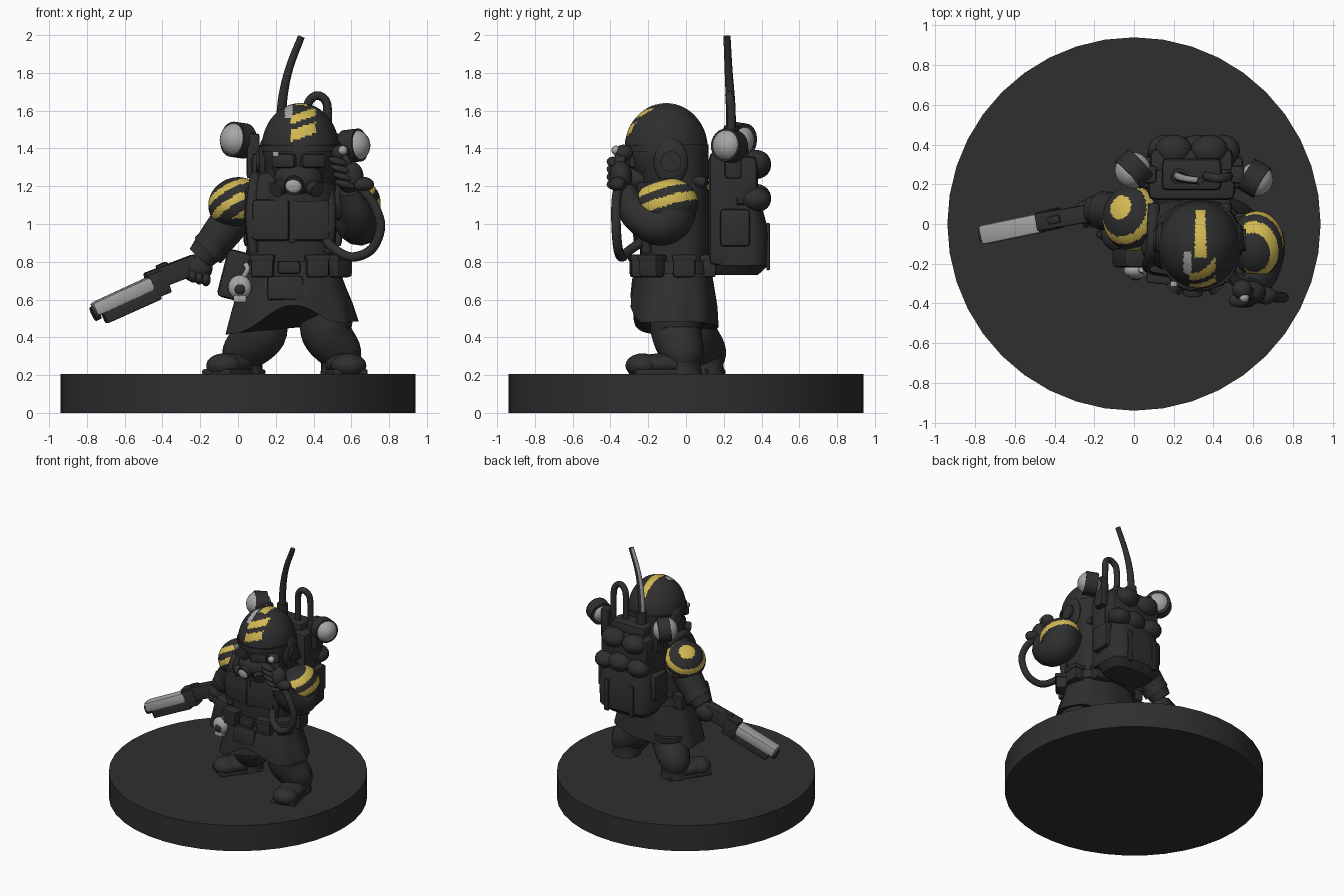
import bpy, bmesh, math
from mathutils import Vector, Matrix, Euler


def material(name, rgb):
    m = bpy.data.materials.new(name)
    m.diffuse_color = (*rgb, 1)
    return m


MATS = [material("charcoal", (0.028, 0.028, 0.028)),
        material("hazard yellow", (0.64, 0.48, 0.085)),
        material("worn steel", (0.38, 0.38, 0.38))]
DARK, YELLOW, STEEL = 0, 1, 2


def finish(name, bm, mat=DARK, rule=None):
    """Turn a bmesh into an object; rule(centre, normal) may colour each face."""
    bmesh.ops.recalc_face_normals(bm, faces=bm.faces)
    bm.normal_update()
    for f in bm.faces:
        f.material_index = rule(f.calc_center_median(), f.normal) if rule else mat
    me = bpy.data.meshes.new(name)
    bm.to_mesh(me)
    bm.free()
    for m in MATS:
        me.materials.append(m)
    ob = bpy.data.objects.new(name, me)
    bpy.context.collection.objects.link(ob)
    bpy.ops.object.select_all(action='DESELECT')
    ob.select_set(True)
    bpy.context.view_layer.objects.active = ob
    bpy.ops.object.shade_smooth_by_angle(angle=math.radians(35))
    return ob


def ball(name, loc, size, mat=DARK, rot=(0, 0, 0), rule=None, seg=24):
    bm = bmesh.new()
    mx = Matrix.LocRotScale(Vector(loc), Euler(rot), Vector(size))
    bmesh.ops.create_uvsphere(bm, u_segments=seg, v_segments=seg * 2 // 3, radius=1, matrix=mx)
    return finish(name, bm, mat, rule)


def box(name, loc, size, mat=DARK, rot=(0, 0, 0), bevel=0.02):
    bm = bmesh.new()
    rot = rot if hasattr(rot, "to_matrix") else Euler(rot)
    bmesh.ops.create_cube(bm, size=1, matrix=Matrix.LocRotScale(Vector(loc), rot, Vector(size)))
    bmesh.ops.bevel(bm, geom=bm.edges[:], offset=bevel, segments=2, profile=0.6, affect='EDGES')
    return finish(name, bm, mat)


def beam(name, a, b, width, height, mat=DARK, bevel=0.012):
    """Box running from a to b, its height kept upright."""
    a, b = Vector(a), Vector(b)
    x = (b - a).normalized()
    y = Vector((0, 0, 1)).cross(x).normalized()
    q = Matrix((x, y, x.cross(y))).transposed().to_quaternion()
    return box(name, (a + b) / 2, ((b - a).length, width, height), mat, q, bevel)


def drum(name, a, b, r, mat=DARK, seg=24):
    a, b = Vector(a), Vector(b)
    bm = bmesh.new()
    mx = Matrix.LocRotScale((a + b) / 2, (b - a).to_track_quat('Z', 'Y'), None)
    bmesh.ops.create_cone(bm, cap_ends=True, segments=seg, radius1=r, radius2=r,
                          depth=(b - a).length, matrix=mx)
    return finish(name, bm, mat)


def skin(bm, rings):
    vs = [[bm.verts.new(p) for p in r] for r in rings]
    n = len(vs[0])
    for a, b in zip(vs, vs[1:]):
        for i in range(n):
            bm.faces.new((a[i], a[(i + 1) % n], b[(i + 1) % n], b[i]))
    bm.faces.new(vs[0])
    bm.faces.new(vs[-1])


def loft(name, sections, mat=DARK, power=2.6, seg=36, shape=None):
    """Stack of rounded rings (cx, cy, z, rx, ry); shape(angle, level) gives (swell, lift)."""
    bm, rings = bmesh.new(), []
    for k, (cx, cy, z, rx, ry) in enumerate(sections):
        ring = []
        for i in range(seg):
            t = 2 * math.pi * i / seg
            c, s = math.cos(t), math.sin(t)
            g, lift = shape(t, k) if shape else (1, 0)
            e = 2 / power
            ring.append((cx + g * rx * math.copysign(abs(c) ** e, c),
                         cy + g * ry * math.copysign(abs(s) ** e, s), z + lift))
        rings.append(ring)
    skin(bm, rings)
    return finish(name, bm, mat)


def tube(name, pts, mat=DARK, steps=6, seg=14, rule=None):
    """Smooth limb through points (x, y, z, radius)."""
    P = [Vector(p) for p in pts]
    P = [2 * P[0] - P[1]] + P + [2 * P[-1] - P[-2]]
    line = []
    for a, b, c, d in zip(P, P[1:], P[2:], P[3:]):
        for k in range(steps):
            t = k / steps
            line.append(0.5 * (2 * b + (c - a) * t + (2 * a - 5 * b + 4 * c - d) * t * t
                               + (3 * b - a - 3 * c + d) * t ** 3))
    line.append(P[-2])
    bm, rings, side = bmesh.new(), [], None
    for i, p in enumerate(line):
        d = (line[min(i + 1, len(line) - 1)] - line[max(i - 1, 0)]).to_3d().normalized()
        side = d.orthogonal() if side is None else side - d * side.dot(d)
        side.normalize()
        up = d.cross(side)
        rings.append([p.to_3d() + p.w * (side * math.cos(2 * math.pi * j / seg)
                      + up * math.sin(2 * math.pi * j / seg)) for j in range(seg)])
    skin(bm, rings)
    return finish(name, bm, DARK if mat is None else mat, rule)


# base
drum("base", (0, 0, 0), (0, 0, 0.205), 0.94, seg=40)

# legs and boots: ankle, heel, toe
for side, knee, ankle, toe in (("left", (0.12, 0.03), (0.03, 0.1), (-0.075, -0.05)),
                               ("right", (0.47, -0.05), (0.54, -0.02), (0.585, -0.23))):
    tube(side + "_trouser", [(*knee, 0.52, 0.14), (*knee, 0.42, 0.135), (*ankle, 0.32, 0.115), (*ankle, 0.27, 0.09)])
    tube(side + "_boot_shaft", [(*ankle, 0.2, 0.105), (*ankle, 0.26, 0.1), (*ankle, 0.34, 0.11)])
    yaw = math.atan2(toe[1] - ankle[1], toe[0] - ankle[0])
    mid = [(a + b) / 2 for a, b in zip(ankle, toe)]
    ball(side + "_boot_foot", (*mid, 0.255), (0.18, 0.095, 0.06), rot=(0, 0, yaw))
    ball(side + "_boot_toecap", (*toe, 0.25), (0.09, 0.095, 0.065), rot=(0, 0, yaw))
    box(side + "_boot_sole", (*mid, 0.215), (0.33, 0.19, 0.035), rot=(0, 0, yaw), bevel=0.015)


# long coat, open at the front hem
def coat_shape(t, k):
    low = (1, 0.7, 0.4, 0)[k]
    front = max(0, -math.sin(t)) ** 10
    return 1 + 0.025 * low * math.cos(9 * t), low * (0.12 * front + 0.035 * math.cos(t))


loft("coat_skirt", [(0.28, -0.06, 0.45, 0.35, 0.23), (0.28, -0.06, 0.56, 0.32, 0.225),
                    (0.28, -0.06, 0.66, 0.285, 0.21), (0.28, -0.06, 0.78, 0.25, 0.19)], power=2.3, seg=54, shape=coat_shape)
loft("coat_torso", [(0.28, -0.06, 0.76, 0.24, 0.18), (0.28, -0.06, 0.9, 0.235, 0.185), (0.28, -0.06, 1.05, 0.25, 0.19),
                    (0.28, -0.06, 1.17, 0.25, 0.18), (0.3, -0.06, 1.27, 0.19, 0.15)])
loft("belt", [(0.28, -0.06, 0.735, 0.275, 0.205), (0.28, -0.06, 0.805, 0.265, 0.2)], power=2.4)
box("belt_buckle", (0.27, -0.27, 0.77), (0.12, 0.04, 0.07))
box("front_flap", (0.25, -0.26, 0.66), (0.19, 0.06, 0.13), rot=(-0.1, 0, 0))
for i, (x, y, yaw) in enumerate(((0.42, -0.255, 0.1), (0.13, -0.255, -0.1), (0.54, -0.18, 0.9), (0.555, -0.01, 1.57), (0.02, 0.02, 1.57), (0.42, 0.12, 0))):
    box("belt_pouch_%d" % i, (x, y, 0.775), (0.12, 0.08, 0.115), rot=(0, 0, yaw))
    box("pouch_lid_%d" % i, (x, y, 0.82), (0.13, 0.092, 0.035), rot=(0, 0, yaw), bevel=0.01)
# chest plates, seam and straps
for s in (-1, 1):
    box("chest_plate", (0.28 + s * 0.105, -0.235, 1.02), (0.2, 0.06, 0.22), rot=(-0.05, 0, s * 0.15), bevel=0.025)
    tube("chest_strap", [(0.28 + s * 0.2, -0.21, 0.85, 0.025), (0.28 + s * 0.21, -0.21, 1.05, 0.03), (0.28 + s * 0.19, -0.12, 1.24, 0.03), (0.28 + s * 0.18, 0.1, 1.22, 0.03)])
box("coat_seam", (0.285, -0.262, 1.02), (0.03, 0.03, 0.24), bevel=0.008)
loft("collar", [(0.31, -0.08, 1.12, 0.225, 0.2), (0.32, -0.09, 1.22, 0.2, 0.2)], power=2.2)


# helmet with crown stripe and slanted brow stripes
def helmet_paint(c, n):
    s = c.z - 0.35 * (c.x - 0.35)
    if -0.17 < c.y < 0.07 and abs(c.x - 0.335) < 0.026 + 0.03 * c.y * -1 and c.z > 1.45:
        return YELLOW
    if c.y < -0.17 and 0.28 < c.x < 0.41 and (abs(s - 1.49) < 0.03 or abs(s - 1.575) < 0.022):
        return YELLOW
    if 0.25 < c.x < 0.29 and -0.26 < c.y < -0.14 and c.z > 1.56:
        return STEEL
    return DARK


ball("helmet_dome", (0.33, -0.105, 1.4), (0.205, 0.22, 0.24), rule=helmet_paint, seg=96)
loft("helmet_skirt", [(0.33, -0.06, 1.15, 0.18, 0.17), (0.33, -0.07, 1.26, 0.197, 0.19), (0.33, -0.1, 1.42, 0.206, 0.22)], power=2.2)
loft("helmet_brow", [(0.33, -0.11, 1.385, 0.208, 0.222), (0.33, -0.11, 1.415, 0.208, 0.222)], power=2.1)
for s in (-1, 1):
    ball("ear_flap", (0.33 + s * 0.19, -0.08, 1.33), (0.035, 0.09, 0.125))
    drum("ear_disc", (0.33 + s * 0.19, -0.08, 1.33), (0.33 + s * 0.235, -0.08, 1.33), 0.055)
    box("goggle", (0.32 + s * 0.075, -0.3, 1.335), (0.13, 0.05, 0.075), rot=(0, 0, s * 0.35))
    drum("mask_filter", (0.31 + s * 0.07, -0.28, 1.2), (0.31 + s * 0.11, -0.33, 1.18), 0.04)
box("goggle_glint", (0.2, -0.302, 1.37), (0.035, 0.03, 0.03), STEEL, bevel=0.008)
ball("mask", (0.32, -0.24, 1.24), (0.13, 0.1, 0.09))
drum("mask_snout", (0.3, -0.28, 1.22), (0.295, -0.355, 1.2), 0.05)
ball("mask_valve", (0.295, -0.35, 1.205), (0.045, 0.02, 0.042), STEEL)


# shoulder pads with hazard bands
def left_bands(c, n):
    s = c.z - 0.55 * (c.x + 0.05) + 0.35 * (c.y + 0.1)
    return YELLOW if c.z > 1.03 and (s - 1.075) % 0.105 < 0.048 else DARK


def right_bands(c, n):
    s = c.z - 0.3 * (c.y + 0.1) - 0.2 * (c.x - 0.7)
    return YELLOW if n.x > -0.5 and c.y > -0.25 and (abs(s - 1.115) < 0.026 or abs(s - 1.215) < 0.024) else DARK


ball("left_shoulder_pad", (-0.01, 0.03, 1.11), (0.15, 0.165, 0.135), rot=(0, -0.45, 0), rule=left_bands, seg=72)
ball("right_shoulder_pad", (0.62, -0.1, 1.11), (0.135, 0.165, 0.135), rot=(0, 0.45, 0), rule=right_bands, seg=72)

# lowered arm with pistol
tube("left_sleeve", [(0.05, 0.03, 1.12, 0.1), (-0.05, 0.05, 1.0, 0.105), (-0.13, 0.065, 0.9, 0.095), (-0.2, 0.07, 0.82, 0.075)])
tube("left_cuff", [(-0.12, 0.065, 0.9, 0.098), (-0.16, 0.068, 0.86, 0.098)])
ball("left_glove", (-0.22, 0.06, 0.765), (0.085, 0.065, 0.075))
for i in range(3):
    ball("left_finger", (-0.17 - 0.035 * i, 0.03, 0.705 + 0.01 * i), (0.025, 0.05, 0.035))
beam("pistol_receiver", (-0.22, 0.055, 0.79), (-0.48, 0.01, 0.69), 0.09, 0.105)
beam("pistol_breech", (-0.38, 0.03, 0.7), (-0.47, 0.01, 0.665), 0.105, 0.13)
beam("pistol_barrel", (-0.45, 0.01, 0.69), (-0.765, -0.055, 0.545), 0.1, 0.075, STEEL, 0.02)
beam("pistol_underbarrel", (-0.42, 0.01, 0.635), (-0.71, -0.045, 0.505), 0.085, 0.07)
drum("pistol_muzzle", (-0.74, -0.05, 0.535), (-0.768, -0.056, 0.522), 0.04)
beam("pistol_sight", (-0.37, 0.03, 0.785), (-0.43, 0.015, 0.76), 0.04, 0.04)

# raised arm holding the handset
tube("right_sleeve", [(0.55, -0.05, 1.14, 0.1), (0.62, -0.08, 1.05, 0.13), (0.645, -0.15, 1.0, 0.115), (0.63, -0.27, 1.06, 0.085), (0.595, -0.33, 1.18, 0.065)])
ball("right_glove", (0.59, -0.345, 1.25), (0.075, 0.06, 0.085))
for i in range(4):
    ball("right_finger", (0.53 + 0.012 * i, -0.385, 1.33 - 0.04 * i), (0.055, 0.035, 0.022), rot=(0, 0.3, 0))
beam("handset", (0.545, -0.34, 1.385), (0.64, -0.36, 1.2), 0.06, 0.055, bevel=0.015)
ball("handset_earpiece", (0.545, -0.33, 1.375), (0.05, 0.05, 0.045))
ball("handset_mouthpiece", (0.66, -0.36, 1.21), (0.06, 0.045, 0.04))
ball("handset_button", (0.555, -0.37, 1.39), (0.025, 0.025, 0.025), STEEL)
tube("handset_cable", [(0.65, -0.36, 1.19, 0.025), (0.715, -0.37, 1.11, 0.025), (0.755, -0.37, 0.99, 0.025), (0.71, -0.36, 0.87, 0.025),
                       (0.61, -0.34, 0.825, 0.025), (0.52, -0.3, 0.86, 0.025), (0.45, -0.2, 0.93, 0.025)])

# holster and charm
box("holster", (-0.02, -0.17, 0.73), (0.13, 0.1, 0.26), rot=(0, 0.25, 0), bevel=0.03)
ball("charm_skull", (0.01, -0.235, 0.665), (0.062, 0.04, 0.065), STEEL)
box("charm_jaw", (0.01, -0.24, 0.605), (0.07, 0.05, 0.04), STEEL, bevel=0.01)
ball("charm_socket", (0.01, -0.262, 0.655), (0.03, 0.022, 0.03))
tube("charm_loop", [(0.03, -0.23, 0.72, 0.014), (0.05, -0.24, 0.76, 0.014), (0.04, -0.23, 0.79, 0.014)], STEEL)

# backpack
box("backpack_frame", (0.29, 0.2, 1.08), (0.44, 0.16, 0.6), bevel=0.04)
box("backpack_radio", (0.29, 0.27, 1.23), (0.42, 0.22, 0.26), bevel=0.04)
loft("backpack_bag", [(0.29, 0.27, 0.73, 0.18, 0.11), (0.29, 0.285, 0.78, 0.225, 0.15), (0.29, 0.285, 0.95, 0.23, 0.155), (0.29, 0.27, 1.1, 0.21, 0.13)], power=3.2)
for i, (x, z, r) in enumerate(((0.16, 1.13, 0.085), (0.32, 1.14, 0.09), (0.45, 1.13, 0.08), (0.2, 1.31, 0.09), (0.38, 1.32, 0.09))):
    ball("bedroll_bundle_%d" % i, (x, 0.37, z), (r * 1.05, 0.08, r * 0.8))
for s in (-1, 1):
    box("pack_side_pouch", (0.29 + s * 0.22, 0.26, 0.98), (0.08, 0.16, 0.2), bevel=0.025)
    box("pack_strap", (0.29 + s * 0.11, 0.435, 0.88), (0.04, 0.02, 0.25), bevel=0.008)
    box("lamp_bracket", (0.3 + s * 0.22, 0.25, 1.36), (0.07, 0.09, 0.24))
box("radio_top", (0.29, 0.25, 1.38), (0.3, 0.16, 0.1), bevel=0.03)

# lamps: steel globes held in dark bands
for name, c, axis, r in (("left_lamp", (-0.005, 0.27, 1.445), (-0.7, -0.65, 0.1), 0.092),
                         ("right_lamp", (0.615, 0.225, 1.415), (0.85, -0.5, 0.1), 0.086)):
    c, axis = Vector(c), Vector(axis).normalized()
    ball(name + "_globe", c, (r, r, r), STEEL)
    drum(name + "_band", c - axis * 0.055, c + axis * 0.035, r * 1.02)

# carrying loop and whip antenna
tube("carry_loop", [(0.365, 0.24, 1.4, 0.023), (0.365, 0.24, 1.6, 0.023), (0.385, 0.235, 1.66, 0.023), (0.425, 0.23, 1.68, 0.023),
                    (0.465, 0.235, 1.65, 0.023), (0.475, 0.24, 1.58, 0.023), (0.475, 0.24, 1.4, 0.023)])
drum("antenna_socket", (0.225, 0.24, 1.38), (0.228, 0.24, 1.52), 0.04, seg=16)
tube("antenna", [(0.225, 0.24, 1.45, 0.028), (0.235, 0.235, 1.65, 0.025), (0.27, 0.225, 1.82, 0.021), (0.335, 0.217, 1.992, 0.019)],
     rule=lambda c, n: STEEL if n.x < -0.35 and n.y > -0.5 else DARK)
